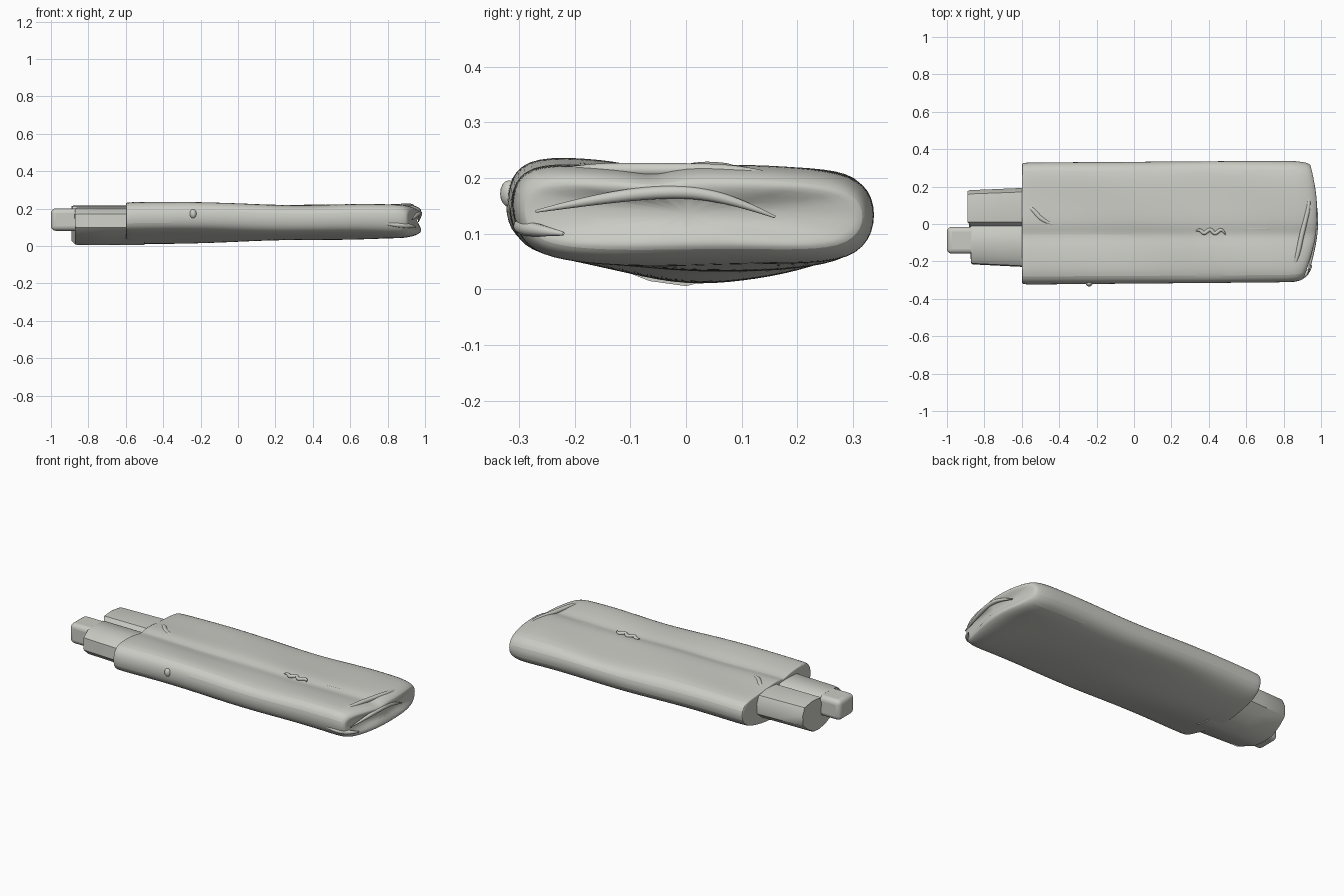
import bpy
import bmesh
from math import sin
from mathutils import Vector

if "Cube" in bpy.data.objects:
    bpy.data.objects.remove(bpy.data.objects["Cube"])

mat = bpy.data.materials.new("pale_grey")
mat.use_nodes = True
colour = (0.6, 0.6, 0.56, 1)
mat.diffuse_color = colour
mat.node_tree.nodes["Principled BSDF"].inputs["Base Color"].default_value = colour


def finish(obj, levels=0):
    obj.data.materials.append(mat)
    if levels:
        mod = obj.modifiers.new("smooth", 'SUBSURF')
        mod.levels = mod.render_levels = levels
    bpy.ops.object.select_all(action='DESELECT')
    obj.select_set(True)
    bpy.context.view_layer.objects.active = obj
    bpy.ops.object.shade_smooth_by_angle(angle=0.7)
    return obj


def loft(name, rings, levels):
    """Skin a row of equal-length rings and cap both ends."""
    bm = bmesh.new()
    rows = [[bm.verts.new(p) for p in ring] for ring in rings]
    n = len(rows[0])
    for a, b in zip(rows, rows[1:]):
        for i in range(n):
            j = (i + 1) % n
            bm.faces.new((a[i], a[j], b[j], b[i]))
    for row in (rows[0], rows[-1]):
        bm.faces.new(row)
    bmesh.ops.recalc_face_normals(bm, faces=bm.faces)
    mesh = bpy.data.meshes.new(name)
    bm.to_mesh(mesh)
    bm.free()
    obj = bpy.data.objects.new(name, mesh)
    bpy.context.collection.objects.link(obj)
    return finish(obj, levels)


def cord(name, points, radius):
    """Thin tapered fold or crease running over the wrapper."""
    curve = bpy.data.curves.new(name, 'CURVE')
    curve.dimensions = '3D'
    curve.bevel_depth = radius
    curve.bevel_resolution = 3
    spline = curve.splines.new('NURBS')
    spline.points.add(len(points) - 1)
    for i, (pt, p) in enumerate(zip(spline.points, points)):
        pt.co = (*p, 1)
        pt.radius = 0.2 if i in (0, len(points) - 1) else 1
    spline.use_endpoint_u = True
    obj = bpy.data.objects.new(name, curve)
    bpy.context.collection.objects.link(obj)
    bpy.ops.object.select_all(action='DESELECT')
    obj.select_set(True)
    bpy.context.view_layer.objects.active = obj
    bpy.ops.object.convert(target='MESH')
    return finish(bpy.context.object)


# Wrapper cross-sections (y, z) at the open end and at the folded end
open_end = [(-.325, .12), (-.325, .19), (-.29, .236), (-.2, .236), (-.11, .225),
            (-.055, .207), (-.01, .228), (.1, .22), (.2, .217), (.295, .21),
            (.33, .17), (.33, .11), (.29, .065), (.2, .035), (.1, .015),
            (0, .004), (-.1, .022), (-.2, .055), (-.29, .08)]
fold_end = [(-.31, .11), (-.315, .18), (-.28, .22), (-.2, .225), (-.11, .22),
            (-.055, .207), (-.01, .225), (.1, .222), (.2, .217), (.3, .207),
            (.34, .165), (.34, .1), (.3, .052), (.2, .042), (.1, .043),
            (0, .043), (-.1, .045), (-.2, .05), (-.28, .065)]


def wrapper_ring(x, t, sy=1, sz=1, bow=0):
    ring = []
    for a, b in zip(open_end, fold_end):
        y, z = Vector(a).lerp(Vector(b), t)
        sag = 0.012 * max(0, 1 - abs(x - .38) / .35) if z > .19 else 0
        dent = 0.004 * sin(7 * x + 11 * y)
        ring.append((x - bow * (y - .07) ** 2, .01 + (y - .01) * sy,
                     .135 + (z - sag + dent - .135) * sz))
    return ring


# x, blend, width, height, bow of the end
stations = [(-.6, 0, .95, .9, 0), (-.6, 0, .99, .97, 0), (-.575, 0, 1, 1, 0)]
stations += [(-.575 + i * .115, i * .08, 1, 1, 0) for i in range(1, 12)]
stations += [(.82, 1, 1, 1, 0), (.89, 1, .99, 1, .2), (.95, 1, .97, .9, .4),
             (.98, 1, .94, .7, .5), (.985, 1, .88, .5, .5)]
loft("wrapper", [wrapper_ring(*s) for s in stations], 2)

# Stepped inner bundle, with a groove between its two sticks
bundle = [(-.215, .1), (-.21, .17), (-.17, .2), (-.1, .205), (-.03, .203),
          (-.01, .185), (.01, .21), (.09, .216), (.16, .205), (.18, .16),
          (.175, .1), (.13, .06), (.07, .025), (0, .006), (-.06, .015),
          (-.13, .045), (-.18, .065)]


def bundle_ring(x, s=1):
    flare = 1 + .07 * (x + .88) / .3
    return [(x - (.018 if y > 0 else 0), y * s * flare,
             .12 + (z - .12) * s) for y, z in bundle]


loft("inner_bundle", [bundle_ring(-.872, .97), bundle_ring(-.862),
                      bundle_ring(-.7), bundle_ring(-.5)], 0)

# Protruding rounded peg
bpy.ops.mesh.primitive_cube_add(location=(-.9, -.087, .141))
peg = bpy.context.object
peg.name = "end_peg"
peg.scale = (.1, .072, .06)
bpy.ops.object.transform_apply(location=False, rotation=False, scale=True)
bevel = peg.modifiers.new("round", 'BEVEL')
bevel.width = .026
bevel.segments = 4
finish(peg)

# Lifted lip beside the opening
cord("opening_lip", [(-.59, .10, .205), (-.55, .09, .212), (-.52, .05, .216),
                     (-.48, .01, .217), (-.38, -.02, .212)], .014)

# Long seam and its crumpled tab
cord("long_seam", [(.44, -.03, .2), (.6, -.025, .206), (.8, -.025, .21),
                   (.94, -.025, .2)], .009)
cord("crumpled_tab", [(.33 + i * .02, -.04 + .02 * sin(i * 2.1), .212)
                      for i in range(9)], .01)

# Folded flap edge and the creased corner at the closed end
cord("flap_edge", [(.83, -.28, .2), (.87, -.2, .216), (.89, -.08, .214),
                   (.92, .03, .215), (.94, .12, .21), (.93, .22, .19)], .013)
cord("end_crease", [(.93, -.27, .14), (.955, -.15, .165), (.975, -.03, .18),
                    (.975, .06, .172), (.965, .16, .13)], .012)
cord("corner_fold", [(.78, -.3, .12), (.86, -.305, .11), (.92, -.29, .11),
                     (.95, -.22, .1)], .017)

# Small bump on the front edge
bpy.ops.mesh.primitive_uv_sphere_add(segments=16, ring_count=8, radius=1,
                                     location=(-.24, -.318, .172))
bump = bpy.context.object
bump.name = "side_bump"
bump.scale = (.018, .016, .024)
finish(bump)
